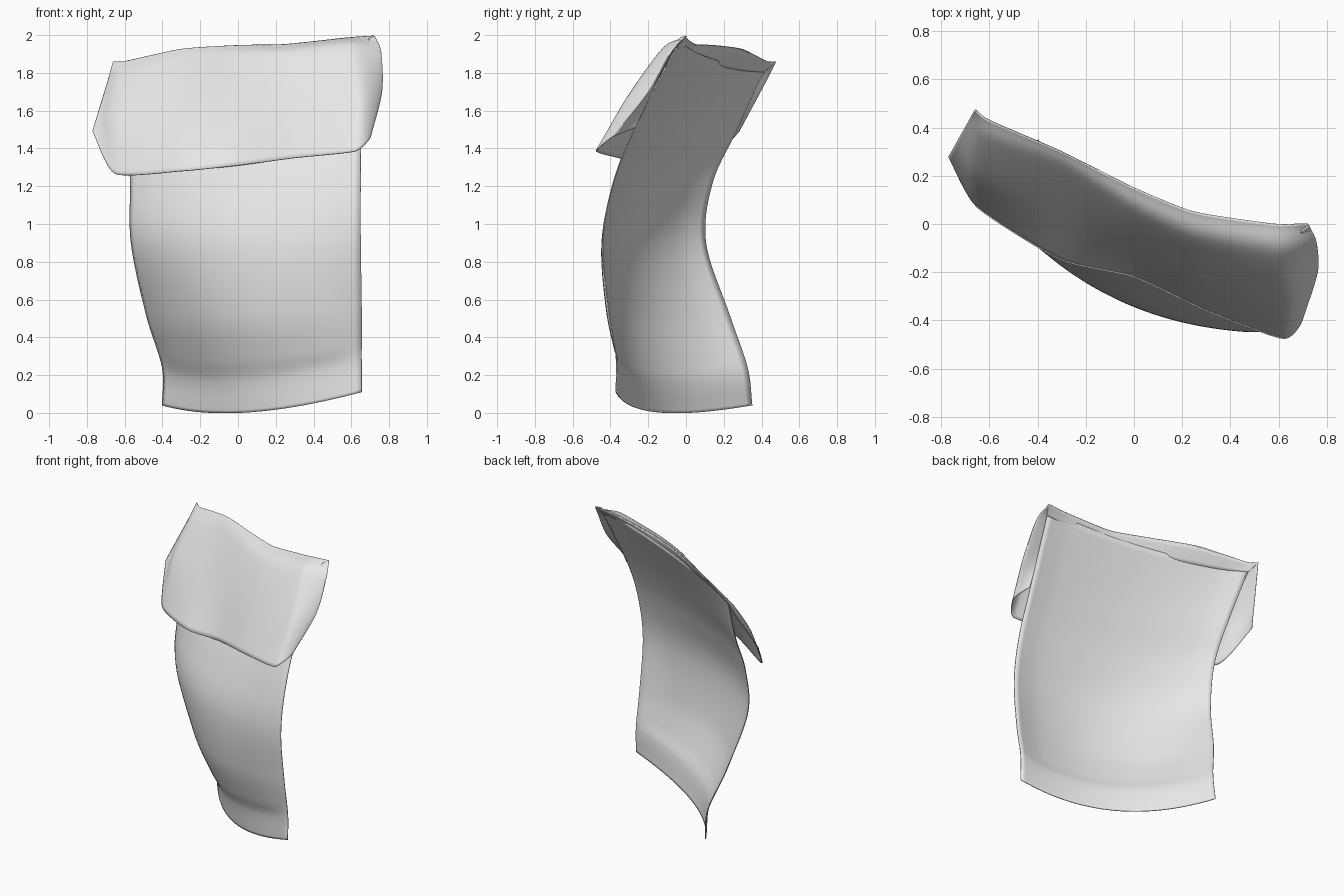
import bpy
from mathutils import Vector

if "Cube" in bpy.data.objects:
    bpy.data.objects.remove(bpy.data.objects["Cube"])

grey = bpy.data.materials.new("light grey cloth")
grey.diffuse_color = (0.8, 0.8, 0.8, 1)
grey.use_nodes = True
grey.node_tree.nodes["Principled BSDF"].inputs["Base Color"].default_value = grey.diffuse_color


def spline(pts, u, k):
    """Point at u (0..1) on a cardinal spline through pts; k is its roundness."""
    s = u * (len(pts) - 1)
    i = min(int(s), len(pts) - 2)
    f = s - i
    a, b = pts[i], pts[i + 1]
    prev = pts[i - 1] if i > 0 else a * 2 - b
    nxt = pts[i + 2] if i + 2 < len(pts) else b * 2 - a
    m0, m1 = (b - prev) * k, (nxt - a) * k
    return (a * (2*f**3 - 3*f**2 + 1) + m0 * (f**3 - 2*f**2 + f)
            + b * (3*f**2 - 2*f**3) + m1 * (f**3 - f**2))


def sheet(name, surface, nu, nv, thickness):
    """Smooth thin sheet from a function surface(u, v)."""
    verts = [surface(i / nu, j / nv) for j in range(nv + 1) for i in range(nu + 1)]
    w = nu + 1
    faces = [(j*w + i, j*w + i + 1, (j+1)*w + i + 1, (j+1)*w + i)
             for j in range(nv) for i in range(nu)]
    me = bpy.data.meshes.new(name)
    me.from_pydata(verts, [], faces)
    me.materials.append(grey)
    ob = bpy.data.objects.new(name, me)
    bpy.context.collection.objects.link(ob)
    mod = ob.modifiers.new("cloth thickness", 'SOLIDIFY')
    mod.thickness = thickness
    mod.offset = 0
    bpy.context.view_layer.objects.active = ob
    ob.select_set(True)
    bpy.ops.object.shade_smooth_by_angle(angle=0.7)
    ob.select_set(False)
    return ob


# Hanging panel: left edge, middle and right edge of each row, bottom to top
panel_rows = [
    [(-.40, .35, .04), (.055, -.146, .003), (.655, -.37, .11)],
    [(-.40, .325, .24), (.03, -.175, .20), (.655, -.37, .30)],
    [(-.485, .23, .52), (-.035, -.27, .52), (.655, -.41, .55)],
    [(-.565, .105, .90), (-.05, -.305, .90), (.65, -.44, .90)],
    [(-.57, .14, 1.22), (-.03, -.22, 1.21), (.65, -.39, 1.20)],
    [(-.585, .27, 1.50), (-.01, -.08, 1.50), (.655, -.275, 1.50)],
    [(-.63, .42, 1.83), (0, .135, 1.88), (.70, -.03, 1.98)],
]
panel_edges = [[Vector(r[i]) for r in panel_rows] for i in range(3)]


def panel_surface(u, v):
    left, mid, right = (spline(e, v, 0.5) for e in panel_edges)
    p = left*(1-u)*(1-2*u) + mid*4*u*(1-u) + right*u*(2*u-1)
    # step outward above the bottom hem band
    s = max(0, min(1, (v * 6 - 0.9) / 0.4))
    step = 0.012 * s * s * (3 - 2*s) * min(1, 10*u*(1-u))
    return p + Vector((-.47, -.88, 0)) * step


sheet("hanging_panel", panel_surface, 40, 72, 0.006)

# Folded flap: columns from left to right, each from the top fold to the lower edge
flap_cols = [
    [(-.66, .475, 1.86), (-.69, .42, 1.75), (-.73, .35, 1.62), (-.77, .28, 1.49)],
    [(-.60, .43, 1.86), (-.62, .35, 1.78), (-.65, .20, 1.55), (-.65, .07, 1.265)],
    [(-.30, .30, 1.925), (-.30, .235, 1.86), (-.32, .07, 1.60), (-.30, -.15, 1.28)],
    [(0, .15, 1.945), (0, .06, 1.88), (0, -.075, 1.64), (0, -.22, 1.31)],
    [(.25, .05, 1.95), (.25, -.05, 1.89), (.27, -.19, 1.66), (.30, -.36, 1.35)],
    [(.58, .0, 1.985), (.60, -.12, 1.93), (.64, -.31, 1.67), (.62, -.475, 1.385)],
    [(.72, .0, 1.995), (.755, -.08, 1.91), (.76, -.2, 1.70), (.70, -.39, 1.46)],
    [(.695, -.03, 1.985), (.69, -.08, 1.90), (.665, -.18, 1.70), (.66, -.27, 1.51)],
]
flap_cols = [[Vector(p) for p in c] for c in flap_cols]


def flap_surface(u, v):
    return spline([spline(c, v, 0.45) for c in flap_cols], u, 0.3)


sheet("folded_flap", flap_surface, 70, 36, 0.006)


# Rolled top fold joining the flap to the top of the panel
def fold_surface(u, v):
    a = flap_surface(u, 0)
    b = panel_surface(min(1, max(0, (a.x + .66) / 1.38)), 0.985)
    return a.lerp(b, v)


sheet("top_fold", fold_surface, 70, 4, 0.004)
